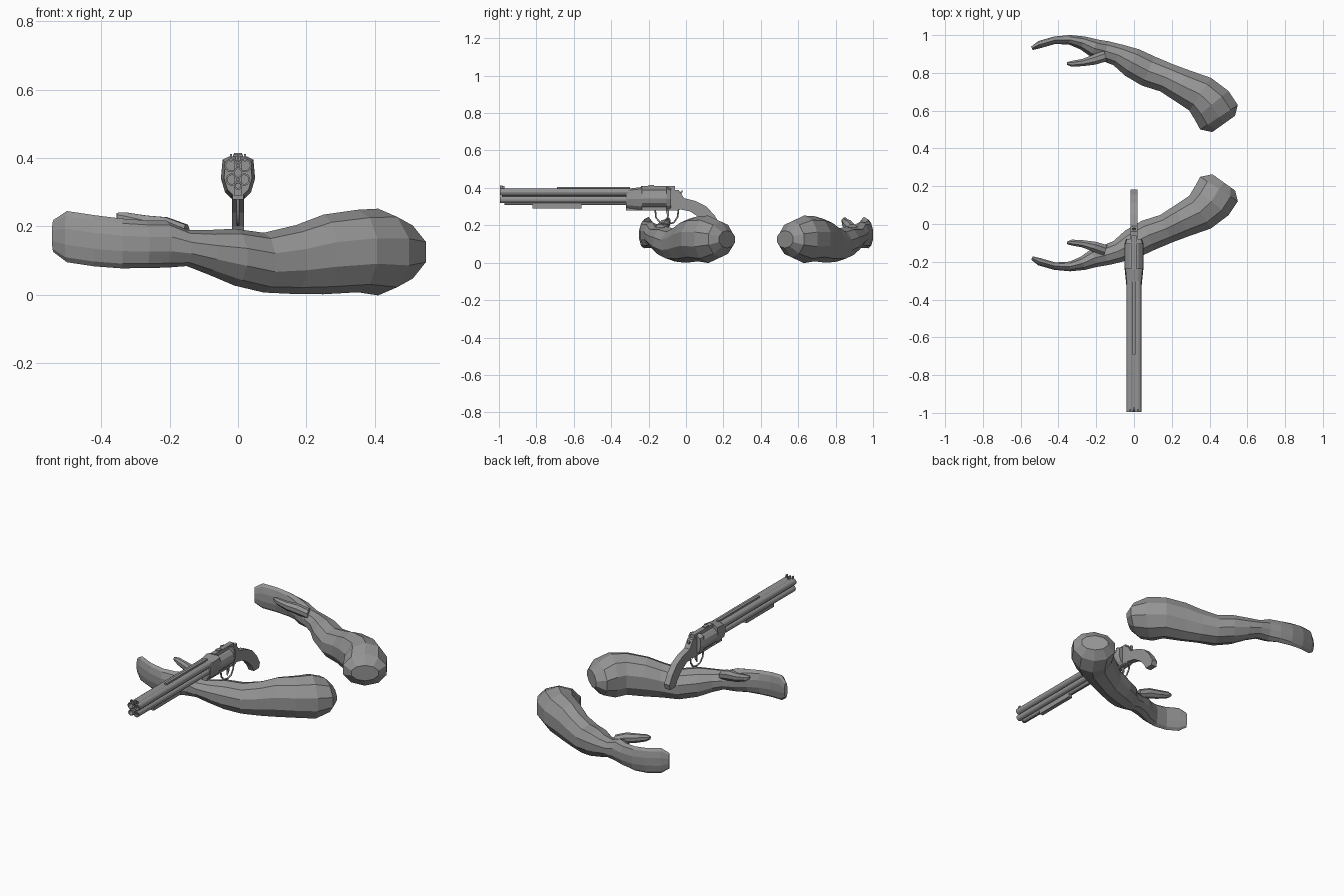
import bpy, bmesh, math
from mathutils import Vector

cube = bpy.data.objects.get("Cube")
if cube:
    bpy.data.objects.remove(cube, do_unlink=True)

grey = bpy.data.materials.new("plain grey")
grey.use_nodes = True
grey.diffuse_color = (0.3, 0.3, 0.3, 1)
grey.node_tree.nodes["Principled BSDF"].inputs["Base Color"].default_value = (0.3, 0.3, 0.3, 1)


def finish(name, bm):
    bmesh.ops.recalc_face_normals(bm, faces=bm.faces)
    mesh = bpy.data.meshes.new(name)
    bm.to_mesh(mesh)
    bm.free()
    mesh.materials.append(grey)
    obj = bpy.data.objects.new(name, mesh)
    bpy.context.collection.objects.link(obj)
    return obj


def bridge(bm, loops):
    n = len(loops[0])
    for a, b in zip(loops, loops[1:]):
        for i in range(n):
            j = (i + 1) % n
            bm.faces.new((a[i], a[j], b[j], b[i]))


def loft(name, rings, sides=10, mirror=False):
    """Closed tube through elliptical rings: x, y, z, half width, half height."""
    bm = bmesh.new()
    loops = []
    for k, (x, y, z, w, h) in enumerate(rings):
        p, q = rings[max(k - 1, 0)], rings[min(k + 1, len(rings) - 1)]
        side = Vector((p[1] - q[1], q[0] - p[0])).normalized()
        loop = []
        for i in range(sides):
            a = 2 * math.pi * (i + 0.5) / sides
            c, s = math.cos(a) * w * 1.04, math.sin(a) * h * 1.04
            py = y + side.y * c
            loop.append(bm.verts.new((x + side.x * c, 0.75 - py if mirror else py, z + s)))
        loops.append(loop)
    bridge(bm, loops)
    bm.faces.new(loops[0])
    bm.faces.new(loops[-1])
    return finish(name, bm)


def prism(name, profile, lo, hi, axis="x", taper=1.0):
    """Extrude a profile along x (points are y, z) or along y (points are x, z)."""
    bm = bmesh.new()
    mid = sum(p[1] for p in profile) / len(profile)
    loops = []
    for t, f in ((lo, 1), (hi, taper)):
        if axis == "x":
            loops.append([bm.verts.new((t, a, b)) for a, b in profile])
        else:
            loops.append([bm.verts.new((a * f, t, mid + (b - mid) * f)) for a, b in profile])
    bridge(bm, loops)
    bm.faces.new(loops[0])
    bm.faces.new(loops[1])
    return finish(name, bm)


def box(name, x, y0, y1, z0, z1):
    return prism(name, [(y0, z0), (y1, z0), (y1, z1), (y0, z1)], -x, x)


def pipe(name, x, z, r, y0, y1, bore=0.0, sides=14):
    """Rod along y, with an optional recessed bore at the front end."""
    bm = bmesh.new()
    steps = [(y1, r), (y0, r)]
    if bore:
        steps += [(y0, bore), (y0 + 0.05, bore)]
    loops = [[bm.verts.new((x + q * math.cos(2 * math.pi * i / sides), y,
                            z + q * math.sin(2 * math.pi * i / sides)))
              for i in range(sides)] for y, q in steps]
    bridge(bm, loops)
    bm.faces.new(loops[0])
    bm.faces.new(loops[-1])
    return finish(name, bm)


# Arms, from shoulder to fingertips
ARM = [
    (.475, .22, .125, .075, .045), (.45, .185, .125, .12, .092),
    (.41, .12, .125, .118, .122), (.35, .063, .128, .105, .116),
    (.25, .015, .118, .09, .112), (.17, -.025, .103, .08, .097),
    (.075, -.06, .094, .085, .084), (-.01, -.105, .11, .08, .08),
    (-.085, -.145, .124, .06, .063), (-.15, -.165, .137, .055, .051),
    (-.21, -.18, .148, .05, .066), (-.27, -.208, .148, .037, .067),
    (-.34, -.225, .15, .026, .07), (-.42, -.223, .158, .02, .072),
    (-.5, -.2, .17, .02, .072), (-.54, -.18, .172, .01, .045),
]
THUMB = [
    (-.15, -.14, .178, .03, .028), (-.21, -.12, .198, .028, .03),
    (-.27, -.105, .207, .02, .026), (-.33, -.098, .222, .016, .02),
    (-.355, -.1, .23, .007, .01),
]
for side, flip in (("right", False), ("left", True)):
    loft(side + "_arm", ARM, 10, flip)
    loft(side + "_thumb", THUMB, 8, flip)

# Barrel cluster
for s in (-1, 1):
    pipe("upper_barrel", s * .02, .378, .02, -.995, -.3, .015)
    pipe("lower_barrel", s * .018, .337, .018, -.995, -.3, .013)
    box("front_sight_post", .003, -.995, -.98, .39, .412).location.x = s * .02
box("barrel_core", .012, -.985, -.3, .325, .394)
box("front_sight", .003, -.995, -.97, .39, .41)
box("top_rib", .008, -.69, -.3, .385, .404)
pipe("loading_rod", 0, .319, .012, -.97, -.3, .007)
box("rod_housing", .012, -.82, -.56, .29, .325)

# Frame, widening backwards from the barrels to the cylinder
section = [(.02, .282), (.038, .3), (.05, .34), (.045, .395), (.025, .405),
           (-.025, .405), (-.045, .395), (-.05, .34), (-.038, .3), (-.02, .282)]
prism("frame_front", section, -.235, -.32, "y", .82)
prism("recoil_shield", section, -.105, -.08, "y", .85)
box("top_strap", .014, -.24, -.06, .385, .41)
box("bottom_strap", .016, -.32, -.04, .278, .31)
pipe("cylinder", 0, .343, .05, -.235, -.105, 0, 12)
pipe("cylinder_pin", 0, .343, .03, -.24, -.08)
box("rear_sight", .012, -.2, -.17, .405, .415)

# Grip and rear frame as one curved outline
prism("grip", [(-.09, .285), (-.09, .39), (-.04, .39), (-.01, .345), (.05, .33),
               (.11, .3), (.155, .25), (.183, .2), (.175, .17), (.125, .17),
               (.11, .2), (.075, .24), (.02, .275), (-.03, .285)], -.018, .018)

# Hammer and trigger
prism("hammer", [(-.06, .36), (-.06, .39), (-.035, .375), (-.02, .39),
                 (-.02, .375), (-.035, .35)], -.008, .008)
prism("trigger", [(-.11, .285), (-.09, .285), (-.09, .25), (-.105, .228),
                  (-.1, .25)], -.005, .005)

# Trigger guard
curve = bpy.data.curves.new("trigger_guard", "CURVE")
curve.dimensions = "3D"
curve.bevel_depth = .005
curve.bevel_resolution = 1
path = [(-.165, .285), (-.16, .24), (-.135, .212), (-.1, .205), (-.065, .215),
        (-.045, .245), (-.04, .285)]
line = curve.splines.new("POLY")
line.points.add(len(path) - 1)
for point, (y, z) in zip(line.points, path):
    point.co = (0, y, z, 1)
curve.materials.append(grey)
bpy.context.collection.objects.link(bpy.data.objects.new("trigger_guard", curve))
